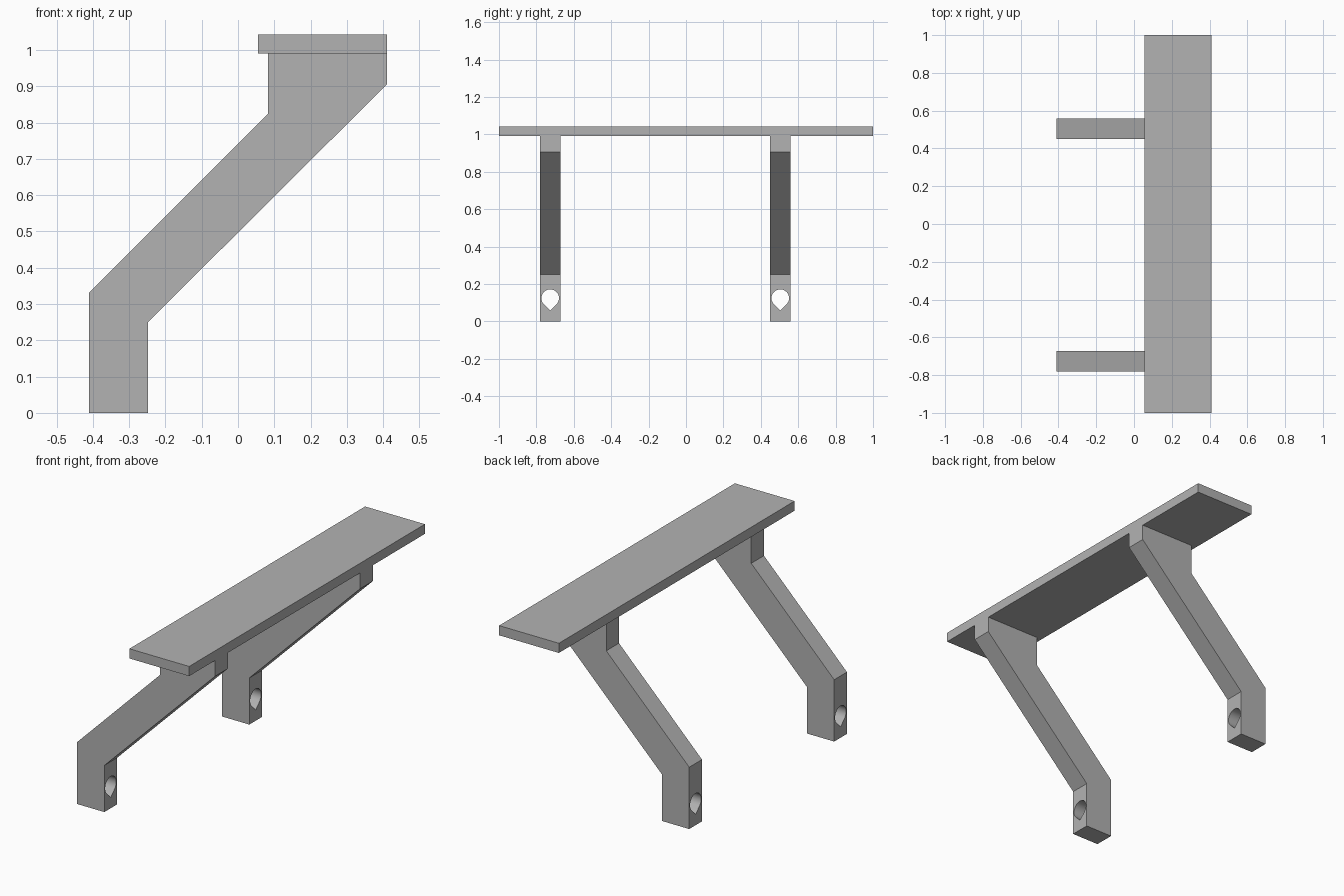
import bpy, bmesh, math
from mathutils import Vector

default = bpy.data.objects.get("Cube")
if default:
    bpy.data.objects.remove(default, do_unlink=True)

GREY = (0.448, 0.448, 0.448, 1)
grey = bpy.data.materials.new("plain grey")
grey.use_nodes = True
grey.diffuse_color = GREY
grey.node_tree.nodes["Principled BSDF"].inputs["Base Color"].default_value = GREY


def prism(name, points, sweep):
    """Fill a closed outline and extrude it along the sweep vector."""
    bm = bmesh.new()
    face = bm.faces.new([bm.verts.new(p) for p in points])
    ext = bmesh.ops.extrude_face_region(bm, geom=[face])
    verts = [g for g in ext["geom"] if isinstance(g, bmesh.types.BMVert)]
    bmesh.ops.translate(bm, verts=verts, vec=Vector(sweep))
    bmesh.ops.recalc_face_normals(bm, faces=bm.faces)
    mesh = bpy.data.meshes.new(name)
    bm.to_mesh(mesh)
    bm.free()
    mesh.materials.append(grey)
    obj = bpy.data.objects.new(name, mesh)
    bpy.context.collection.objects.link(obj)
    return obj


def activate(obj):
    bpy.ops.object.select_all(action="DESELECT")
    obj.select_set(True)
    bpy.context.view_layer.objects.active = obj


# Shelf board
X0, X1, Z0, Z1 = 0.055, 0.41, 0.99, 1.042
prism("shelf_board",
      [(X0, -1, Z0), (X1, -1, Z0), (X1, -1, Z1), (X0, -1, Z1)], (0, 2, 0))

# Cranked support arms, each with a teardrop bolt hole through the foot
ARM = [(-0.41, 0), (-0.248, 0), (-0.248, 0.25), (0.41, 0.905),
       (0.41, Z0), (0.083, Z0), (0.083, 0.825), (-0.41, 0.332)]
WIDTH, HOLE_Z, RADIUS, STEPS = 0.108, 0.124, 0.047, 36

for name, y in (("front_arm", -0.726), ("back_arm", 0.504)):
    arm = prism(name, [(x, y - WIDTH / 2, z) for x, z in ARM], (0, WIDTH, 0))
    # Round for three quarters of a turn, closing in a point at the bottom
    angles = [math.radians(-45 + 270 * i / STEPS) for i in range(STEPS + 1)]
    outline = [(-0.5, y + RADIUS * math.cos(a), HOLE_Z + RADIUS * math.sin(a))
               for a in angles]
    outline.append((-0.5, y, HOLE_Z - RADIUS * math.sqrt(2)))
    cutter = prism("hole_cutter", outline, (0.4, 0, 0))
    cutter.hide_render = True

    cut = arm.modifiers.new("bolt_hole", "BOOLEAN")
    cut.operation = "DIFFERENCE"
    cut.solver = "EXACT"
    cut.object = cutter
    activate(arm)
    bpy.ops.object.modifier_apply(modifier=cut.name)
    bpy.data.objects.remove(cutter, do_unlink=True)
    bpy.ops.object.shade_smooth_by_angle(angle=math.radians(30))
